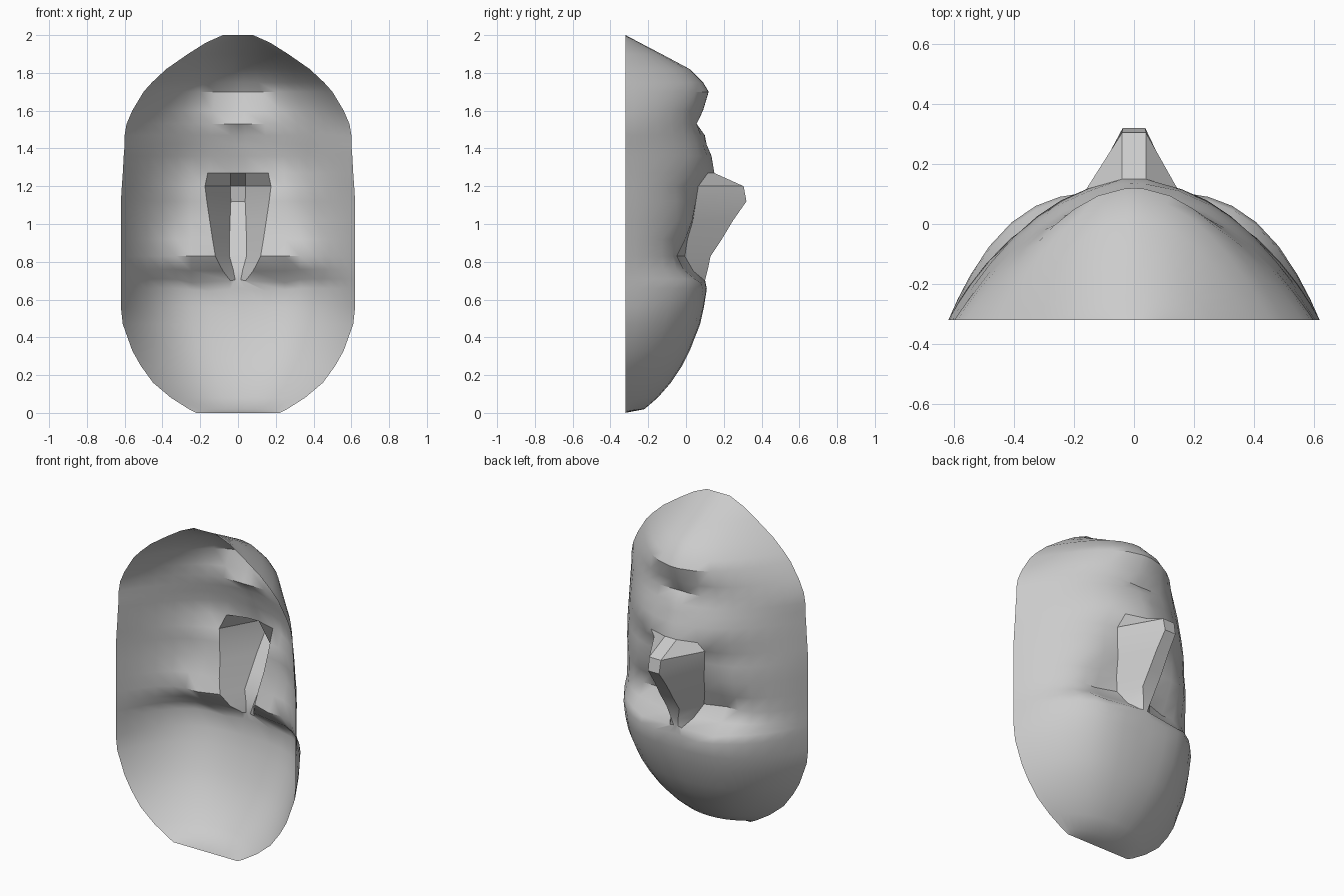
import bpy, bmesh, math

cube = bpy.data.objects.get("Cube")
if cube:
    bpy.data.objects.remove(cube)

# Cross-sections: height, half width, middle depth, roundness
SECTIONS = [
    (0, .22, -.32, 2), (.02, .26, -.22, 2.2), (.08, .355, -.15, 2.3),
    (.16, .45, -.08, 2.4), (.25, .515, -.02, 2.6), (.33, .56, .02, 2.8),
    (.47, .61, .075, 3), (.56, .62, .095, 3.2), (.66, .62, .11, 3.4),
    (.71, .62, .1, 3.3), (.76, .62, .04, 3.3), (.83, .62, .005, 3.6),
    (.92, .62, .01, 3.5), (1.02, .62, .04, 3.2), (1.12, .62, .06, 2.9),
    (1.2, .615, .08, 2.6), (1.27, .61, .14, 2.2), (1.36, .605, .135, 2.1),
    (1.42, .6, .12, 2.1), (1.47, .6, .1, 2.1), (1.53, .59, .08, 2.2),
    (1.6, .56, .09, 2.1), (1.7, .5, .12, 2), (1.75, .455, .09, 2),
    (1.82, .38, .02, 2), (1.9, .265, -.13, 2), (1.96, .17, -.245, 2),
    (2, .08, -.32, 2),
]
OUTER = [.4, .53, .66, .78, .88, .95, 1]
RIM = -.32

# Nose: ridge depth, ridge half width and base half width at each height
NOSE = {.71: (.1, .015, .04), .76: (.115, .025, .08), .83: (.13, .045, .12),
        .92: (.19, .045, .135), 1.02: (.25, .042, .15), 1.12: (.32, .038, .165),
        1.2: (.305, .04, .175), 1.27: (.15, .04, .16)}


def bump(x, z, cx, cz, rx, rz):
    """Soft rounded falloff around a centre, mirrored across the face."""
    return math.exp(-((abs(x) - cx) / rx) ** 2 - ((z - cz) / rz) ** 2)


def depth(x, t, z, middle, power):
    y = RIM + (middle - RIM) * (1 - t ** power)
    if t < 1:
        y -= .045 * bump(x, z, .24, .82, .1, .06)    # eye sockets
        y += .02 * bump(x, z, .32, 1.02, .1, .08)    # cheekbones
        y -= .025 * bump(x, z, 0, 1.53, .12, .03)    # crease under the lip
        y -= .015 * bump(x, z, .06, 1.42, .1, .02)   # mouth line
    return y


def half_row(z, width, middle, power):
    """Points from the centre line out to the rim on one side."""
    ridge, flat, base = NOSE.get(z, (None, .065 * width, .24 * width))
    xs = [0, flat, base] + [t * width for t in OUTER]
    points = []
    for i, x in enumerate(xs):
        y = depth(x, x / width, z, middle, power)
        if ridge and i < 2:
            y = ridge
        # Brow edge dips a little on each side of the nose
        lift = -.045 * bump(x, z, .16, .71, .1, .05)
        points.append((x, y, z + lift))
    return points


# Open mask shell, lofted row by row
bm = bmesh.new()
rows = []
for section in SECTIONS:
    half = half_row(*section)
    full = [(-x, y, z) for x, y, z in reversed(half[1:])] + half
    rows.append([bm.verts.new(p) for p in full])
for low, high in zip(rows, rows[1:]):
    for i in range(len(low) - 1):
        bm.faces.new((low[i + 1], low[i], high[i], high[i + 1]))
bm.normal_update()

mesh = bpy.data.meshes.new("face_mask")
bm.to_mesh(mesh)
bm.free()
mask = bpy.data.objects.new("face_mask", mesh)
bpy.context.collection.objects.link(mask)

# Plain grey surface
grey = bpy.data.materials.new("plain grey")
grey.use_nodes = True
grey.diffuse_color = (.6, .6, .6, 1)
grey.node_tree.nodes["Principled BSDF"].inputs["Base Color"].default_value = (.6, .6, .6, 1)
mesh.materials.append(grey)

bpy.ops.object.select_all(action='DESELECT')
mask.select_set(True)
bpy.context.view_layer.objects.active = mask
bpy.ops.object.shade_smooth_by_angle(angle=math.radians(35))
